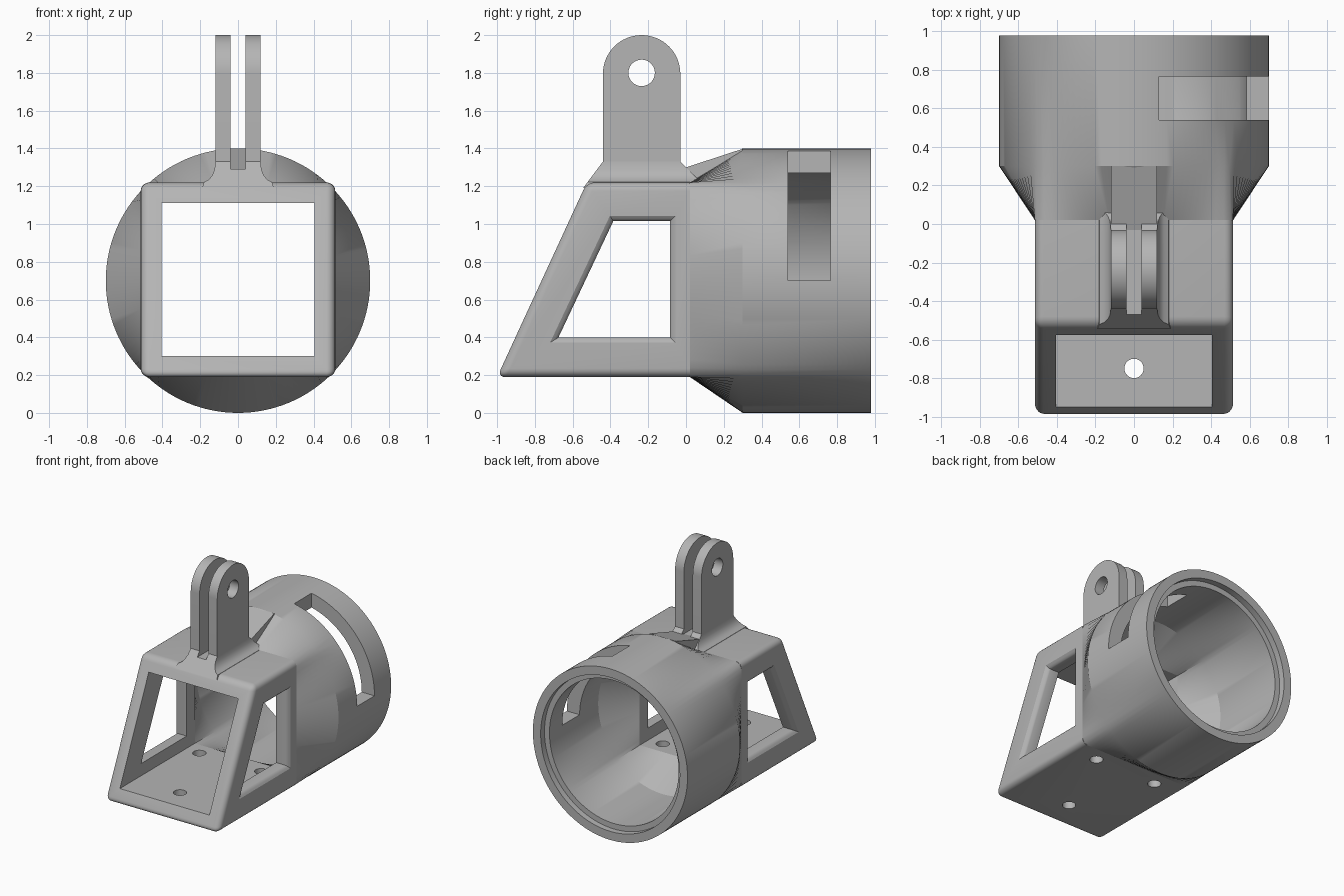
import bpy, bmesh
from math import pi, sin, cos, sqrt, radians
from mathutils import Vector

cube = bpy.data.objects.get("Cube")
if cube:
    bpy.data.objects.remove(cube, do_unlink=True)

GREY = (0.46, 0.46, 0.46, 1)
mat = bpy.data.materials.new("plain_grey")
mat.use_nodes = True
mat.diffuse_color = GREY
mat.node_tree.nodes["Principled BSDF"].inputs["Base Color"].default_value = GREY

SEAM = 0.02      # where the square frame meets the adapter
MID = 0.705      # height of the frame's axis


def finish(name, bm):
    """Turn a bmesh into a named object."""
    bmesh.ops.recalc_face_normals(bm, faces=bm.faces[:])
    me = bpy.data.meshes.new(name)
    bm.to_mesh(me)
    bm.free()
    me.materials.append(mat)
    ob = bpy.data.objects.new(name, me)
    bpy.context.collection.objects.link(ob)
    return ob


def loft(name, rings, caps=True):
    """Skin a list of equal-length rings; without caps the last joins the first."""
    bm = bmesh.new()
    rows = [[bm.verts.new(p) for p in ring] for ring in rings]
    n = len(rows[0])
    pairs = list(zip(rows, rows[1:]))
    if caps:
        bm.faces.new(rows[0])
        bm.faces.new(rows[-1])
    else:
        pairs.append((rows[-1], rows[0]))
    for a, b in pairs:
        for i in range(n):
            j = (i + 1) % n
            bm.faces.new((a[i], a[j], b[j], b[i]))
    return finish(name, bm)


def extrude_x(name, profile, x0, x1):
    return loft(name, [[(x, y, z) for y, z in profile] for x in (x0, x1)])


def box(name, x0, x1, y0, y1, z0, z1):
    return extrude_x(name, [(y0, z0), (y1, z0), (y1, z1), (y0, z1)], x0, x1)


def circle(cx, cy, r, n=48):
    return [(cx + r * cos(2 * pi * i / n), cy + r * sin(2 * pi * i / n)) for i in range(n)]


def cut(ob, cutter):
    cutter.hide_render = True
    mod = ob.modifiers.new("cut", "BOOLEAN")
    mod.operation = "DIFFERENCE"
    mod.solver = "EXACT"
    mod.object = cutter
    bpy.context.view_layer.objects.active = ob
    bpy.ops.object.modifier_apply(modifier=mod.name)
    bpy.data.objects.remove(cutter, do_unlink=True)


def smooth(ob):
    bpy.ops.object.select_all(action="DESELECT")
    ob.select_set(True)
    bpy.context.view_layer.objects.active = ob
    bpy.ops.object.shade_smooth_by_angle(angle=radians(30))


def grow(poly, d):
    """Offset a counter-clockwise polygon outward."""
    out = []
    for i, p in enumerate(poly):
        a, b, c = Vector(poly[i - 1]), Vector(p), Vector(poly[(i + 1) % len(poly)])
        e, f = (b - a).normalized(), (c - b).normalized()
        n, m = Vector((e.y, -e.x)), Vector((f.y, -f.x))
        out.append(b + (n + m) * d / (1 + n.dot(m)))
    return out


# Slanted frame: wedge block with rounded edges
frame = extrude_x("frame", [(-1.0, 0.19), (SEAM, 0.19), (SEAM, 1.22), (-0.525, 1.22)], -0.515, 0.515)
bm = bmesh.new()
bm.from_mesh(frame.data)
edges = [e for e in bm.edges if not all(abs(v.co.y - SEAM) < 1e-4 for v in e.verts)]
bmesh.ops.bevel(bm, geom=edges, offset=0.045, segments=5, profile=0.5, affect="EDGES")
bm.to_mesh(frame.data)
bm.free()

# Open cavity, side windows with eased rims, screw holes in the floor
cut(frame, box("cavity_cutter", -0.405, 0.405, -1.3, 0.2, 0.30, 1.11))
window = [(-0.675, 0.40), (-0.085, 0.40), (-0.085, 1.015), (-0.385, 1.015)]
for side in (-1, 1):
    steps = ((0.3, 0), (0.485, 0), (0.494, 0.004), (0.506, 0.014), (0.516, 0.03), (0.6, 0.03))
    cut(frame, loft("window_cutter", [[(side * x, y, z) for y, z in grow(window, d)] for x, d in steps]))
for hx, hy in ((0, -0.75), (-0.28, -0.10), (0.28, -0.10)):
    cut(frame, loft("screw_cutter", [[(x, y, z) for x, y in circle(hx, hy, 0.05)] for z in (0.1, 0.36)]))
smooth(frame)

# Square-to-round adapter and barrel in one hollow skin
N = 128


def round_ring(r, y):
    return [(x, y, z) for x, z in circle(0, 0.7, r, N)]


def square_ring(h, rho, y):
    ring, d = [], h - rho
    for c, s in circle(0, 0, 1, N):
        big, small = max(abs(c), abs(s)), min(abs(c), abs(s))
        r = h / big
        if r * small > d + 1e-6:
            p = d * (big + small)
            r = p + sqrt(max(p * p - 2 * d * d + rho * rho, 0))
        ring.append((r * c, y, MID + r * s))
    return ring


barrel = loft("barrel", [
    square_ring(0.515, 0.045, SEAM), round_ring(0.7, 0.3), round_ring(0.7, 0.98),
    round_ring(0.63, 0.98), round_ring(0.63, 0.93), round_ring(0.585, 0.93),
    round_ring(0.585, 0.3), square_ring(0.405, 0, SEAM)], caps=False)
cut(barrel, box("slot_cutter", 0.13, 0.9, 0.54, 0.765, 0.7, 1.6))
smooth(barrel)

# Flared mount foot with a groove, sloped at front and back
half = [(0.19, 1.19), (0.18, 1.222), (0.155, 1.235), (0.135, 1.26), (0.124, 1.29),
        (0.12, 1.33), (0.04, 1.33), (0.04, 1.29)]
outline = half + [(-x, z) for x, z in reversed(half)]
foot = loft("mount_foot", [
    [(x, -0.44 - 0.75 * (1.33 - z), z) for x, z in outline],
    [(x, -0.03 + (1.33 - z), z) for x, z in outline]])
smooth(foot)

# Rib running from the mount up to the barrel
extrude_x("mount_rib", [(-0.03, 1.2), (SEAM, 1.18), (0.3, 1.34), (0.3, 1.398), (-0.03, 1.29)], -0.12, 0.12)

# Two mount prongs with rounded tops and a cross bolt hole
R, CY, CZ = 0.205, -0.235, 1.795
arc = [(CY + R * cos(pi * i / 32), CZ + R * sin(pi * i / 32)) for i in range(33)]
for name, x0 in (("right_prong", -0.12), ("left_prong", 0.04)):
    prong = extrude_x(name, [(CY - R, 1.33), (CY + R, 1.28)] + arc, x0, x0 + 0.08)
    cut(prong, extrude_x("bolt_cutter", circle(CY, 1.8, 0.07), -0.3, 0.3))
    smooth(prong)
